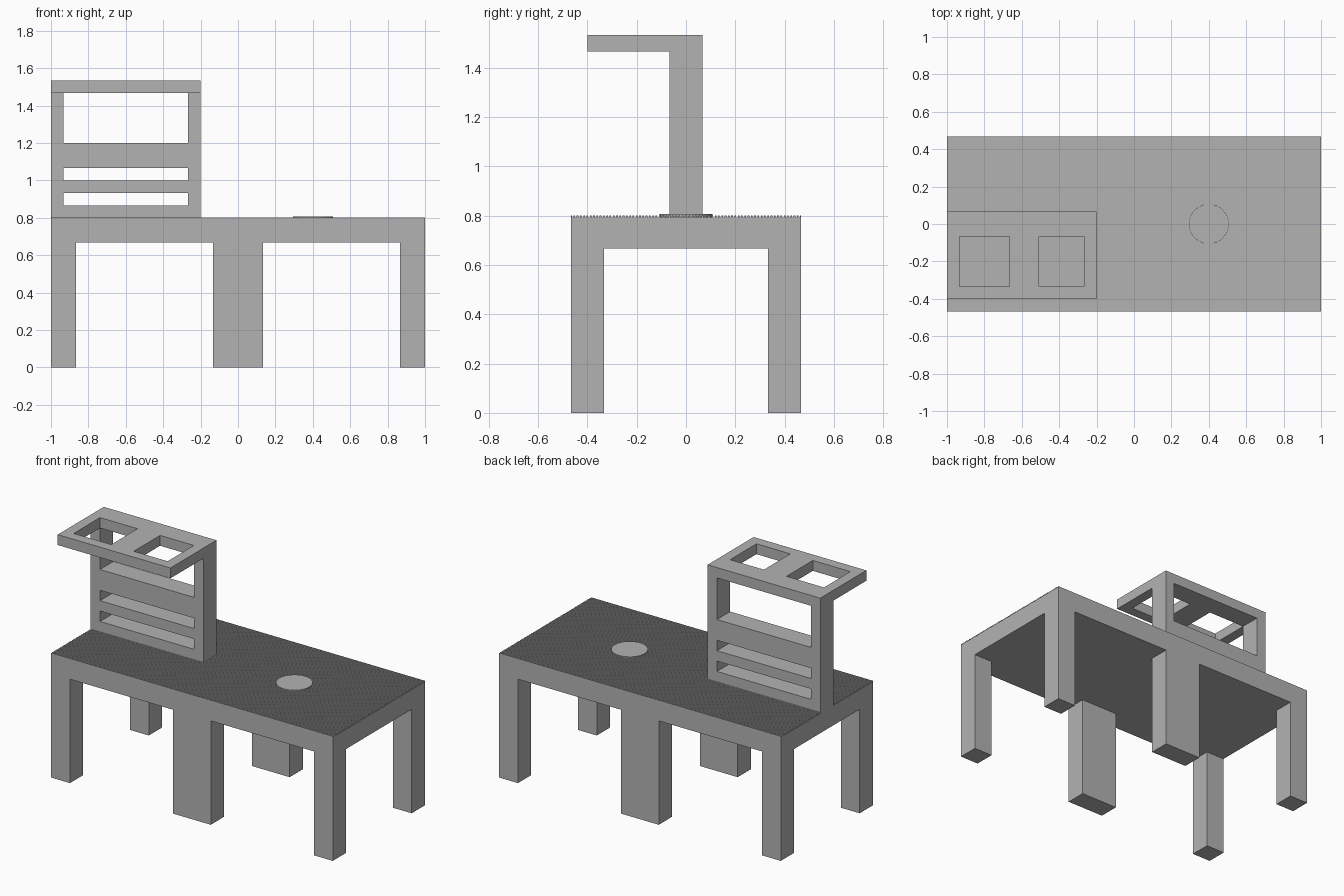
import bpy, bmesh
from mathutils import Vector

if "Cube" in bpy.data.objects:
    bpy.data.objects.remove(bpy.data.objects["Cube"], do_unlink=True)

U = 1 / 15  # design unit

grey = bpy.data.materials.new("plain_grey")
grey.use_nodes = True
colour = (0.45, 0.45, 0.45, 1)
grey.diffuse_color = colour
grey.node_tree.nodes["Principled BSDF"].inputs["Base Color"].default_value = colour


def finish(name, bm):
    bmesh.ops.recalc_face_normals(bm, faces=bm.faces)
    mesh = bpy.data.meshes.new(name)
    bm.to_mesh(mesh)
    bm.free()
    mesh.materials.append(grey)
    obj = bpy.data.objects.new(name, mesh)
    bpy.context.collection.objects.link(obj)
    return obj


def extrude_along_x(name, profile, x0, x1):
    """Solid from a closed (y, z) outline, in design units."""
    bm = bmesh.new()
    face = bm.faces.new([bm.verts.new((x0 * U, y * U, z * U)) for y, z in profile])
    made = bmesh.ops.extrude_face_region(bm, geom=[face])["geom"]
    verts = [v for v in made if isinstance(v, bmesh.types.BMVert)]
    bmesh.ops.translate(bm, verts=verts, vec=Vector(((x1 - x0) * U, 0, 0)))
    return finish(name, bm)


def cut(obj, x, y, z):
    """Remove a box, given by its x, y and z ranges, from the object."""
    cutter = extrude_along_x("opening_cutter",
                             [(y[0], z[0]), (y[1], z[0]), (y[1], z[1]), (y[0], z[1])], *x)
    cutter.hide_render = True
    mod = obj.modifiers.new("opening", "BOOLEAN")
    mod.operation, mod.solver, mod.object = "DIFFERENCE", "EXACT", cutter
    bpy.context.view_layer.objects.active = obj
    bpy.ops.object.modifier_apply(modifier=mod.name)
    bpy.data.objects.remove(cutter, do_unlink=True)


# Table: block with fine lengthwise grooves on top
outline = [(7, 0), (7, 12)]
cells, pitch = 70, 0.2
for i in range(cells):
    y = 7 - i * pitch
    a, b = y - pitch / 4, y - 3 * pitch / 4
    outline += [(a, 12), (a, 11.9), (b, 11.9), (b, 12)]
outline += [(-7, 12), (-7, 0)]
table = extrude_along_x("table", outline, -15, 15)

# Leg openings from the sides and the ends
for x in ((-13, -2), (2, 13)):
    cut(table, x, (-9, 9), (-1, 10))
cut(table, (-17, 17), (-5, 5), (-1, 10))

# Rack: upright panel with an overhanging shelf
rack = extrude_along_x("rack", [(-1, 11.9), (1, 11.9), (1, 23), (-6, 23), (-6, 22), (-1, 22)],
                       -15, -3)
for z in ((13, 14), (15, 16), (18, 22)):
    cut(rack, (-14, -4), (-3, 3), z)
for x in ((-14, -10), (-7.6, -4)):
    cut(rack, x, (-5, -1), (21, 25))

# Thin round pad on the table
bm = bmesh.new()
bmesh.ops.create_cone(bm, cap_ends=True, segments=48, radius1=1.6 * U, radius2=1.6 * U,
                      depth=0.2 * U)
bmesh.ops.translate(bm, verts=bm.verts, vec=Vector((6 * U, 0, 12 * U)))
finish("round_pad", bm)
